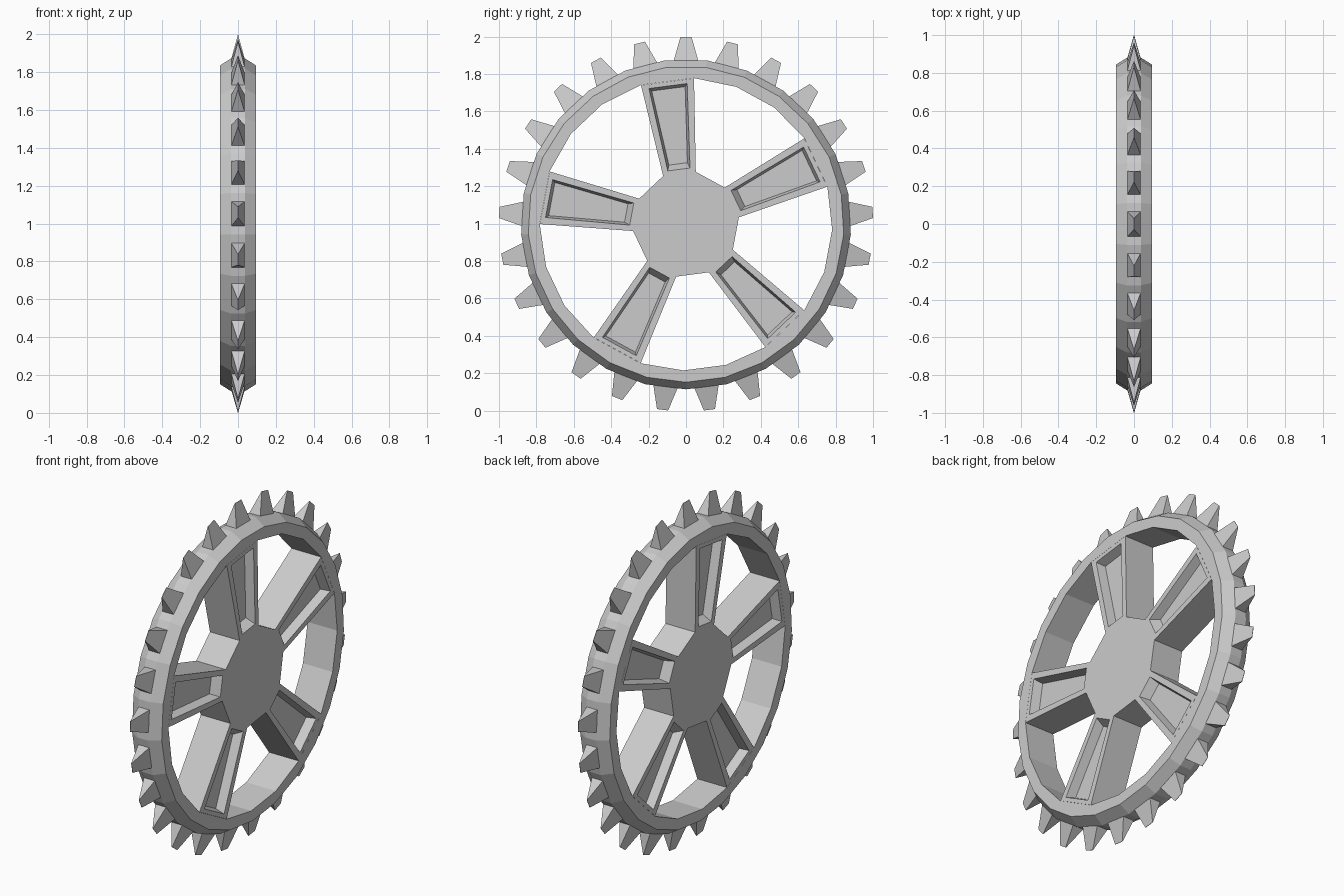
import bpy, bmesh, math
from math import sin, cos, radians

if "Cube" in bpy.data.objects:
    bpy.data.objects.remove(bpy.data.objects["Cube"])

CZ = 0.997          # wheel centre height
HX = 0.096          # half thickness
TEETH, SPOKES = 25, 5
SPOKE_A = 97.4      # angle of first spoke (degrees, from +y towards +z)
SPOKE_H = 10.6      # half angle of spoke at the rim


def place(u, w, x, a):
    """Radial u, tangential w, axial x, at angle a (degrees)."""
    a = radians(a)
    return (x, u * cos(a) - w * sin(a), CZ + u * sin(a) + w * cos(a))


def loft(name, parts, closed=False):
    """Each part is a list of equal-length loops joined in sequence."""
    bm = bmesh.new()
    for loops in parts:
        vs = [[bm.verts.new(p) for p in l] for l in loops]
        pairs = list(zip(vs, vs[1:]))
        if closed:
            pairs.append((vs[-1], vs[0]))
        else:
            bm.faces.new(vs[0])
            bm.faces.new(vs[-1])
        for a, b in pairs:
            for i in range(len(a)):
                j = (i + 1) % len(a)
                bm.faces.new((a[i], a[j], b[j], b[i]))
    bmesh.ops.recalc_face_normals(bm, faces=bm.faces[:])
    me = bpy.data.meshes.new(name)
    bm.to_mesh(me)
    bm.free()
    ob = bpy.data.objects.new(name, me)
    bpy.context.collection.objects.link(ob)
    return ob


def poly_radius(a, corners, r):
    """Radius at angle a of the polygon with corners at these angles."""
    cs = sorted(c % 360 for c in corners)
    cs = [cs[-1] - 360] + cs + [cs[0] + 360]
    for lo, hi in zip(cs, cs[1:]):
        if lo <= a <= hi:
            return r * cos(radians((hi - lo) / 2)) / cos(radians(a - (lo + hi) / 2))


# Rim: 25-sided bevelled outside, 20-sided inside
step = 360 / TEETH
outer = [90 + step * (i + 0.5) for i in range(TEETH)]
inner = []
for k in range(SPOKES):
    start = SPOKE_A + 72 * k + SPOKE_H
    gap = 72 - 2 * SPOKE_H
    inner += [start + gap * i / 3 for i in range(4)]
sections = []
for a in sorted({round(c % 360, 4) for c in outer + inner}):
    ro = poly_radius(a, outer, 1)
    ri = poly_radius(a, inner, 0.782)
    profile = [(ri, -HX), (0.845 * ro, -HX), (0.883 * ro, -0.036),
               (0.883 * ro, 0.036), (0.845 * ro, HX), (ri, HX)]
    sections.append([place(r, 0, x, a) for r, x in profile])
loft("rim", [sections], closed=True)

# Teeth: wedges narrowing to a sharp tangential ridge
parts = []
for i in range(TEETH):
    a = 90 + step * i
    bm_loops = []
    for u, w, x in [(0.86, 0.069, 0.039), (0.88, 0.064, 0.034), (1.0, 0.03, 0.001)]:
        bm_loops.append([place(u, sw * w, sx * x, a)
                         for sw, sx in ((-1, -1), (1, -1), (1, 1), (-1, 1))])
    parts.append(bm_loops)
loft("teeth", parts)

# Hub: ten-sided disc
hub = [18 + SPOKE_A + 36 * i for i in range(10)]
loft("hub", [[[place(0.285, 0, x, a) for a in hub] for x in (-HX, HX)]])

# Spokes: tapered bars with a sunken panel on both sides
parts = []
for k in range(SPOKES):
    a = SPOKE_A + 72 * k
    # inner u, inner half width, outer u, outer half width, x
    half = [(0.325, 0.05, 0.73, 0.09, 0.045),
            (0.295, 0.06, 0.745, 0.103, HX),
            (0.271, 0.088, 0.768, 0.143, HX)]
    rings = half + [(*h[:4], -h[4]) for h in reversed(half)]
    parts.append([[place(u0, -w0, x, a), place(u1, -w1, x, a),
                   place(u1, w1, x, a), place(u0, w0, x, a)]
                  for u0, w0, u1, w1, x in rings])
loft("spokes", parts)
